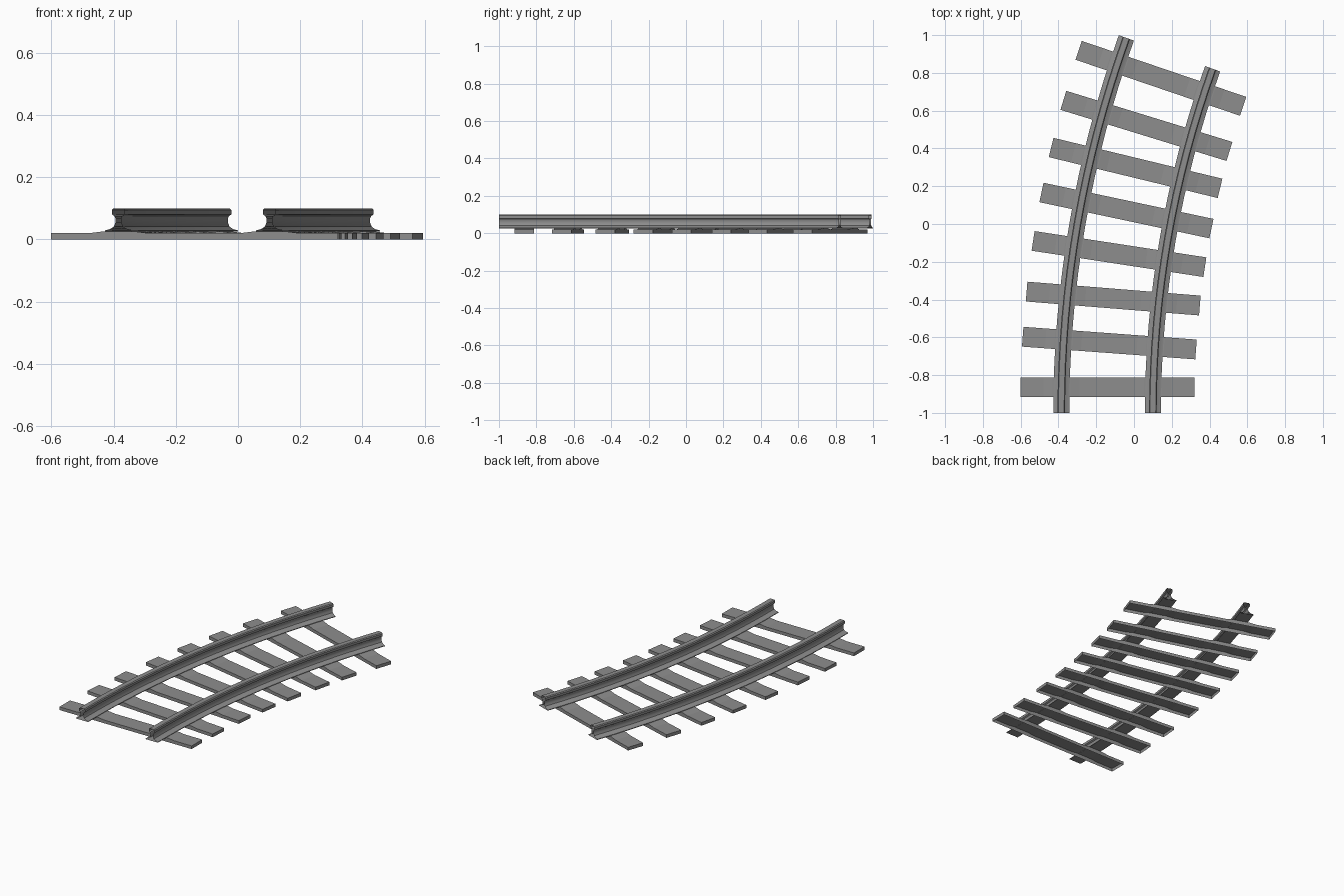
import bpy, bmesh
from math import sin, cos, radians

cube = bpy.data.objects.get("Cube")
if cube:
    bpy.data.objects.remove(cube, do_unlink=True)

steel = bpy.data.materials.new("plain grey")
steel.use_nodes = True
GREY = (0.27, 0.27, 0.27, 1)
steel.diffuse_color = GREY
steel.node_tree.nodes["Principled BSDF"].inputs["Base Color"].default_value = GREY

# The track bends to the right around one centre
RADIUS, CENTRE_X, START_Y, SWEEP = 5.65, 5.5075, -1.0, 19.69
GAUGE = 0.2425


def on_track(angle, offset=0.0):
    r = RADIUS - offset
    return CENTRE_X - r * cos(angle), START_Y + r * sin(angle)


def loft(name, rings, open_ends=False, open_bottom=False):
    """Skin closed rings of points; optionally leave ends or bottom open."""
    bm = bmesh.new()
    loops = [[bm.verts.new(p) for p in ring] for ring in rings]
    n = len(loops[0])
    bottom = []
    for a, b in zip(loops, loops[1:]):
        for i in range(n):
            j = (i + 1) % n
            face = bm.faces.new((a[i], a[j], b[j], b[i]))
            if i == n - 1:
                bottom.append(face)
    caps = [bm.faces.new(loops[0]), bm.faces.new(loops[-1])]
    bmesh.ops.recalc_face_normals(bm, faces=bm.faces)
    doomed = (caps if open_ends else []) + (bottom if open_bottom else [])
    bmesh.ops.delete(bm, geom=doomed, context='FACES_ONLY')
    mesh = bpy.data.meshes.new(name)
    bm.to_mesh(mesh)
    bm.free()
    mesh.materials.append(steel)
    obj = bpy.data.objects.new(name, mesh)
    bpy.context.collection.objects.link(obj)
    return obj


def mirrored(half):
    return half + [(-u, z) for u, z in reversed(half)]


# Rails: foot, curved flank, thin web and chamfered head
rail_half = [(-0.0425, 0.025), (-0.0425, 0.029), (-0.026, 0.033), (-0.014, 0.041),
             (-0.009, 0.053), (-0.009, 0.068), (-0.012, 0.075), (-0.02, 0.08),
             (-0.02, 0.095), (-0.015, 0.1)]
rail_profile = mirrored(rail_half)
STEPS = 16
for name, side in (("right_rail", -GAUGE), ("left_rail", GAUGE)):
    rings = []
    for s in range(STEPS + 1):
        angle = radians(SWEEP * s / STEPS)
        rings.append([(*on_track(angle, side + u), z) for u, z in rail_profile])
    rail = loft(name, rings, open_ends=True)
    bpy.ops.object.select_all(action='DESELECT')
    rail.select_set(True)
    bpy.context.view_layer.objects.active = rail
    bpy.ops.object.shade_smooth_by_angle(angle=radians(30))

# Sleepers: hollow planks with a low raised seat under each rail
sleeper_half = [(-0.46, 0), (-0.46, 0.02), (-0.338, 0.02), (-0.29, 0.026),
                (-0.195, 0.026), (-0.147, 0.02)]
sleeper_profile = mirrored(sleeper_half)
HALF_WIDTH = 0.0525
turns = [0, 4.2, 4.6, 8.7, 12, 13.6, 17.1, 18.8]
places = [1.38, 3.75, 6.15, 8.56, 10.93, 13.27, 15.6, 18.27]
for k, (place, turn) in enumerate(zip(places, turns), 1):
    x, y = on_track(radians(place))
    c, s = cos(radians(turn)), sin(radians(turn))
    rings = [[(x + u * c + v * s, y - u * s + v * c, z) for u, z in sleeper_profile]
             for v in (-HALF_WIDTH, HALF_WIDTH)]
    loft(f"sleeper_{k}", rings, open_bottom=True)
